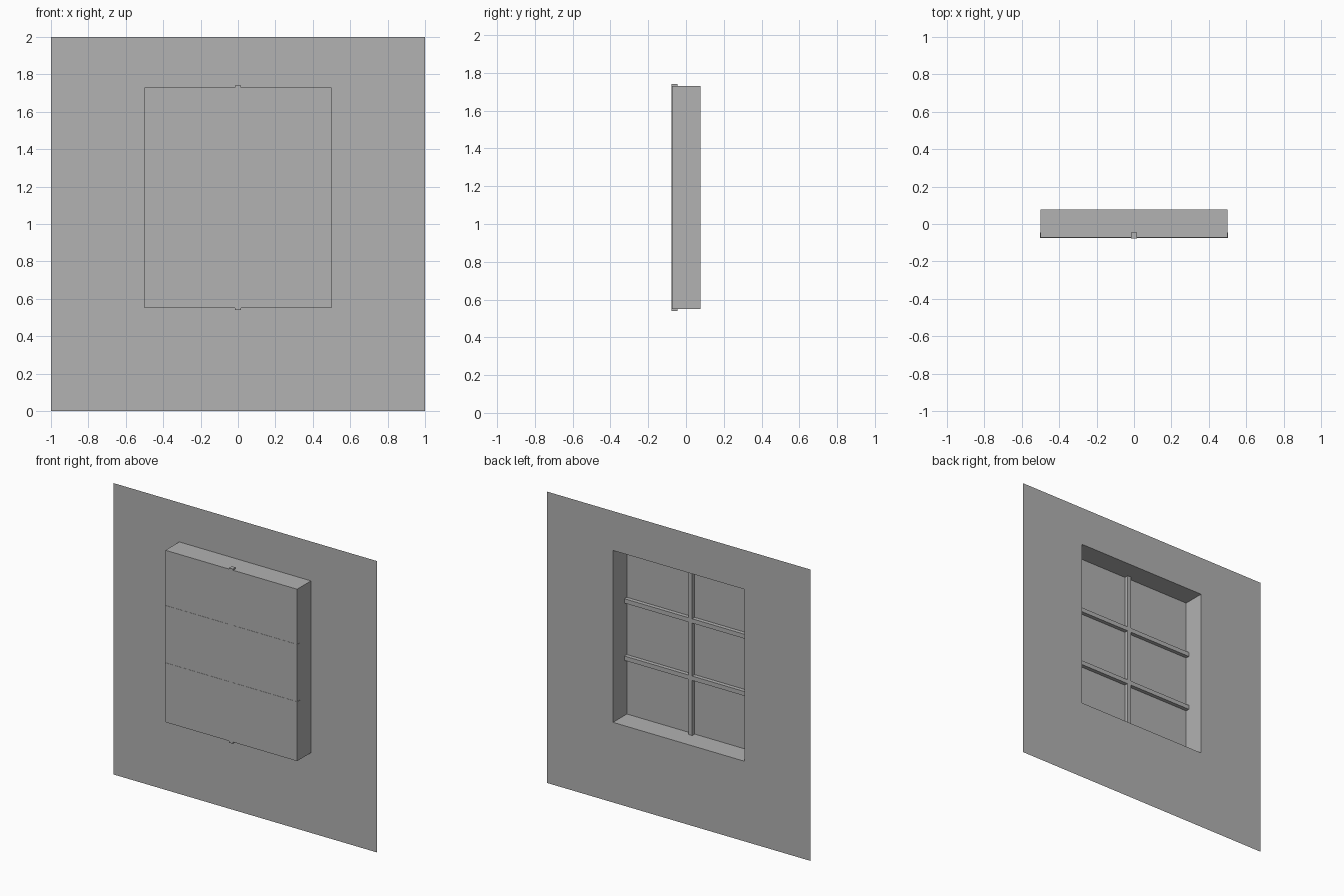
import bpy, bmesh

if "Cube" in bpy.data.objects:
    bpy.data.objects.remove(bpy.data.objects["Cube"])

HALF_W, Z0, Z1 = 0.5, 0.55, 1.73      # window opening
BACK, FRONT = 0.077, -0.073           # wall plane and pane plane

grey = bpy.data.materials.new("plain grey")
grey.diffuse_color = (0.445, 0.445, 0.445, 1)
grey.use_nodes = True
grey.node_tree.nodes["Principled BSDF"].inputs["Base Color"].default_value = grey.diffuse_color


def finish(name, bm):
    mesh = bpy.data.meshes.new(name)
    bm.to_mesh(mesh)
    bm.free()
    mesh.materials.append(grey)
    obj = bpy.data.objects.new(name, mesh)
    bpy.context.collection.objects.link(obj)
    return obj


def ring(bm, half_w, z0, z1, y):
    return [bm.verts.new((x, y, z)) for x, z in
            ((-half_w, z0), (half_w, z0), (half_w, z1), (-half_w, z1))]


def bridge(bm, a, b):
    for i in range(4):
        j = (i + 1) % 4
        bm.faces.new((a[i], a[j], b[j], b[i]))


def bar(name, x0, x1, y0, y1, z0, z1):
    bm = bmesh.new()
    bmesh.ops.create_cube(bm, size=1)
    for v in bm.verts:
        v.co = (x0 if v.co.x < 0 else x1, y0 if v.co.y < 0 else y1,
                z0 if v.co.z < 0 else z1)
    return finish(name, bm)


# Thin wall sheet with a rectangular opening
bm = bmesh.new()
bridge(bm, ring(bm, 1, 0, 2, BACK), ring(bm, HALF_W, Z0, Z1, BACK))
finish("wall", bm)

# Window reveal projecting forward from the opening
bm = bmesh.new()
bridge(bm, ring(bm, HALF_W, Z0, Z1, FRONT), ring(bm, HALF_W, Z0, Z1, BACK))
finish("window_reveal", bm)

# Pane closing the front of the reveal
bm = bmesh.new()
bm.faces.new(ring(bm, HALF_W, Z0, Z1, FRONT))
finish("window_pane", bm)

# Glazing bars: one upright, two crossbars at the thirds
bar("upright_bar", -0.015, 0.015, -0.077, -0.046, Z0 - 0.01, Z1 + 0.01)
for i in (1, 2):
    z = Z0 + (Z1 - Z0) * i / 3
    bar(f"crossbar_{i}", -HALF_W - 0.002, HALF_W + 0.002,
        -0.0745, -0.046, z - 0.015, z + 0.015)
